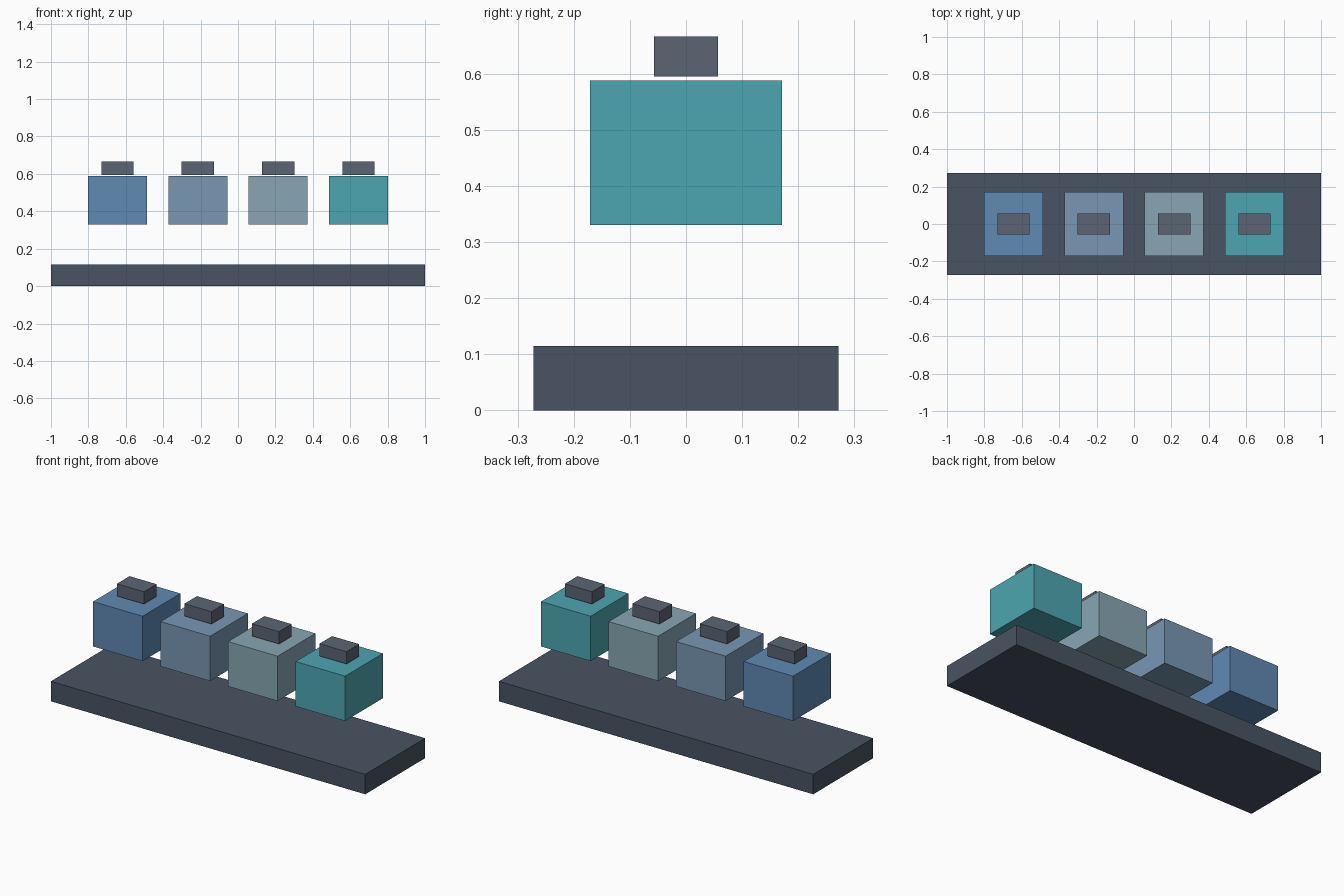
import bpy

if "Cube" in bpy.data.objects:
    bpy.data.objects.remove(bpy.data.objects["Cube"])


def material(name, rgb):
    # sRGB 0-255 to linear viewport colour
    mat = bpy.data.materials.new(name)
    mat.diffuse_color = [(c / 255) ** 2.2 for c in rgb] + [1.0]
    mat.use_nodes = True
    mat.node_tree.nodes["Principled BSDF"].inputs["Base Color"].default_value = mat.diffuse_color
    return mat


def box(name, centre_x, size_x, size_y, z0, z1, mat):
    bpy.ops.mesh.primitive_cube_add(size=1, location=(centre_x, 0, (z0 + z1) / 2))
    obj = bpy.context.object
    obj.name = name
    obj.scale = (size_x, size_y, z1 - z0)
    bpy.ops.object.transform_apply(location=False, rotation=False, scale=True)
    obj.data.materials.append(mat)
    return obj


slate = material("slate", (74, 84, 98))
cap_grey = material("cap_grey", (92, 101, 114))
block_colours = [(96, 136, 178), (120, 150, 178), (134, 165, 178), (78, 165, 175)]

# Long base slab
box("base_slab", 0, 2.0, 0.544, 0, 0.115, slate)

# Row of floating blocks, each with a small cap hovering just above it
for i, rgb in enumerate(block_colours):
    x = (i - 1.5) * 0.4295
    box(f"block_{i + 1}", x, 0.315, 0.343, 0.33, 0.588, material(f"block_colour_{i + 1}", rgb))
    box(f"block_cap_{i + 1}", x, 0.172, 0.114, 0.595, 0.666, cap_grey)
